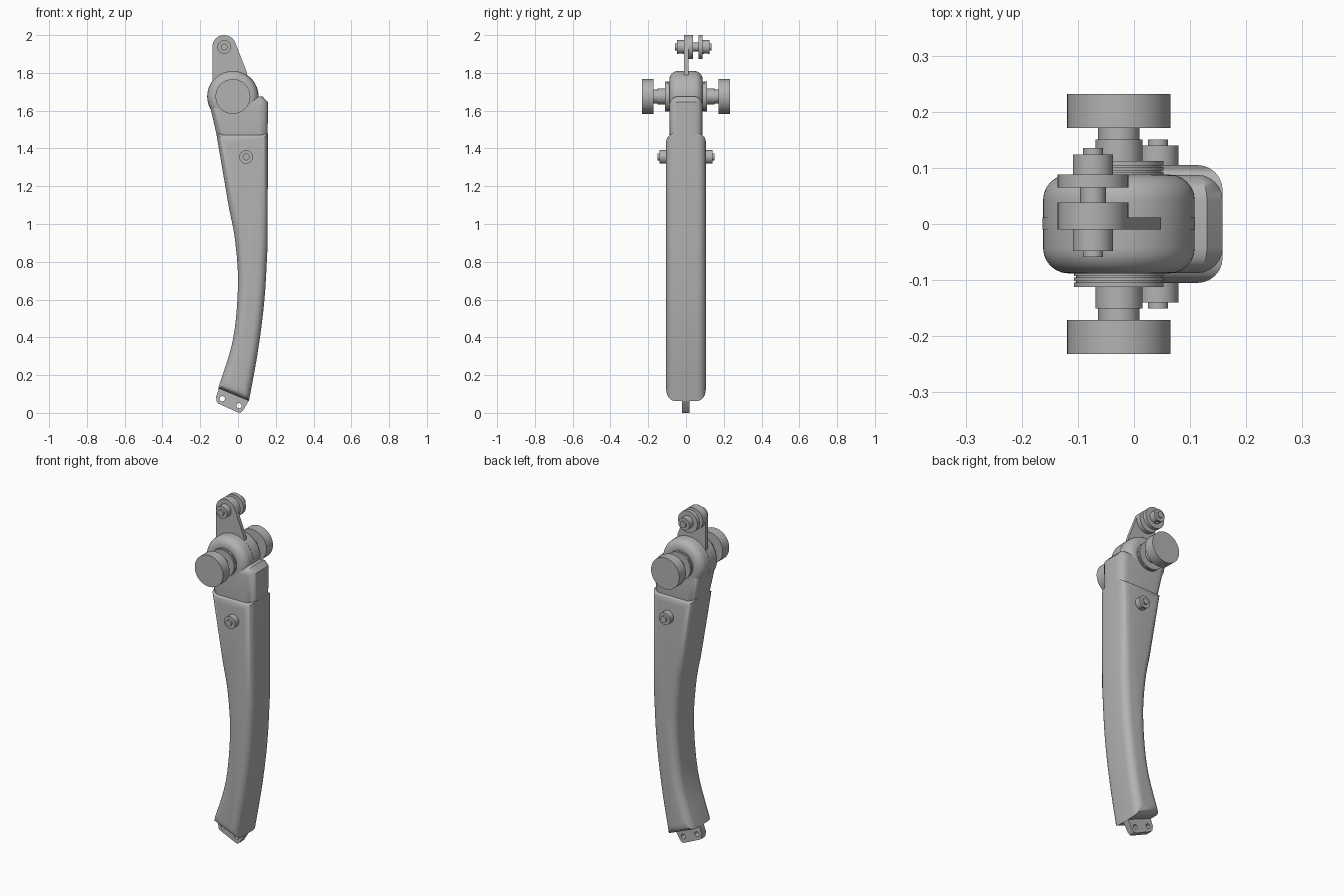
import bpy, bmesh
from math import sin, cos, pi, radians
from mathutils import Vector, Matrix

cube = bpy.data.objects.get("Cube")
if cube:
    bpy.data.objects.remove(cube)

grey = bpy.data.materials.new("satin grey")
grey.use_nodes = True
GREY = (0.45, 0.45, 0.45, 1)
grey.diffuse_color = GREY
grey.node_tree.nodes["Principled BSDF"].inputs["Base Color"].default_value = GREY


def finish(name, bm):
    bmesh.ops.recalc_face_normals(bm, faces=bm.faces)
    mesh = bpy.data.meshes.new(name)
    bm.to_mesh(mesh)
    bm.free()
    mesh.materials.append(grey)
    ob = bpy.data.objects.new(name, mesh)
    bpy.context.collection.objects.link(ob)
    return ob


def activate(ob):
    bpy.ops.object.select_all(action='DESELECT')
    ob.select_set(True)
    bpy.context.view_layer.objects.active = ob


def smooth(ob):
    activate(ob)
    bpy.ops.object.shade_smooth_by_angle(angle=radians(35))


def prism(name, outline, y0, y1, bevel=0):
    """Extrude an x-z outline along y, rounding both rims."""
    bm = bmesh.new()
    rings = [[bm.verts.new((x, y, z)) for x, z in outline] for y in (y0, y1)]
    caps = [bm.faces.new(r) for r in rings]
    n = len(outline)
    for i in range(n):
        j = (i + 1) % n
        bm.faces.new((rings[0][i], rings[0][j], rings[1][j], rings[1][i]))
    bmesh.ops.recalc_face_normals(bm, faces=bm.faces)
    if bevel:
        rim = [e for f in caps for e in f.edges]
        bmesh.ops.bevel(bm, geom=rim, offset=bevel, segments=6, profile=0.5,
                        affect='EDGES', clamp_overlap=False)
    return finish(name, bm)


def lathe(name, cx, cz, profile, side=1, n=48):
    """Revolve (radius, y) pairs about a y-parallel axis through cx, cz."""
    bm = bmesh.new()
    rings = [[bm.verts.new((cx + r * cos(2 * pi * i / n), side * y,
                            cz + r * sin(2 * pi * i / n))) for i in range(n)]
             for r, y in profile]
    for a, b in zip(rings, rings[1:]):
        for i in range(n):
            j = (i + 1) % n
            bm.faces.new((a[i], a[j], b[j], b[i]))
    bm.faces.new(rings[0])
    bm.faces.new(rings[-1])
    return finish(name, bm)


def steps(*parts):
    """Stepped profile from (radius, y_start, y_end) sections."""
    return [p for r, a, b in parts for p in ((r, a), (r, b))]


def cut(ob, cutters):
    activate(ob)
    for c in cutters:
        m = ob.modifiers.new("hole", 'BOOLEAN')
        m.operation, m.solver, m.object = 'DIFFERENCE', 'EXACT', c
        bpy.ops.object.modifier_apply(modifier=m.name)
        bpy.data.objects.remove(c)


def radial_holes(ob, cx, cz, y, r, depth, angles, wide, narrow):
    """Sink oval screw holes into the rim of a round part."""
    cutters = []
    for a in angles:
        t = radians(a)
        out = Vector((cos(t), 0, sin(t)))
        bm = bmesh.new()
        bmesh.ops.create_cone(bm, cap_ends=True, segments=24, radius1=1, radius2=1, depth=1)
        tangent, axis = Vector((-sin(t), 0, cos(t))), Vector((0, 1, 0))
        basis = Matrix((tangent * wide, axis * narrow, out * depth * 2)).transposed().to_4x4()
        basis.translation = Vector((cx, y, cz)) + out * r
        bm.transform(basis)
        cutters.append(finish("hole_cutter", bm))
    cut(ob, cutters)


def spline(pts, k=5):
    """Catmull-Rom curve through the points."""
    p = [Vector(q) for q in pts]
    p = [2 * p[0] - p[1]] + p + [2 * p[-1] - p[-2]]
    res = []
    for a, b, c, d in zip(p, p[1:], p[2:], p[3:]):
        for i in range(k):
            t = i / k
            res.append(tuple(0.5 * (2 * b + (c - a) * t + (2 * a - 5 * b + 4 * c - d) * t * t
                                    + (3 * b - a - 3 * c + d) * t ** 3)))
    return res + [tuple(p[-2])]


def arc(cx, cz, r, a0, a1, n=20):
    return [(cx + r * cos(radians(a0 + (a1 - a0) * i / n)),
             cz + r * sin(radians(a0 + (a1 - a0) * i / n))) for i in range(n + 1)]


AX, AZ = -0.027, 1.675      # main pivot
EX, EZ = -0.073, 1.937      # top ear pivot
CX, CZ = 0.043, 1.355       # side collar

# curved lower arm
rear = spline([(0.058, 0.063), (0.106, 0.33), (0.14, 0.6), (0.157, 0.89)]) + [(0.158, 1.48)]
front = [(-0.115, 1.48)] + spline([(-0.048, 1.086), (-0.016, 0.917), (0, 0.68),
                                   (-0.027, 0.387), (-0.105, 0.13)])
smooth(prism("lower_arm", rear + front, -0.105, 0.105, 0.045))

# narrower upper arm and round head
upper = [(-0.101, 1.42), (0.157, 1.42), (0.158, 1.645), (0.13, 1.675), (-0.16, 1.675)]
smooth(prism("upper_arm", upper, -0.0875, 0.0875, 0.045))
smooth(prism("pivot_head", arc(AX, AZ, 0.135, 0, 355, 71), -0.088, 0.088, 0.045))

# mounting plate with rounded ear
plate = [(-0.136, 1.68)] + arc(EX, EZ, 0.063, 180, 18) + [(0.048, 1.8), (0.048, 1.7)]
smooth(prism("mounting_plate", plate, -0.01, 0.012))
smooth(lathe("plate_hub", AX, AZ, steps((0.136, -0.01, 0.012)), n=72))

# ear spool and its rear washer
smooth(lathe("ear_spool", EX, EZ, steps((0.063, -0.01, 0.038), (0.023, 0.038, 0.065),
                                        (0.063, 0.065, 0.088))))


def collar(name, cx, cz, y, side):
    ob = lathe(name, cx, cz, steps((0.036, y - 0.005, y + 0.036), (0.018, y + 0.036, y + 0.047)), side)
    radial_holes(ob, cx, cz, side * (y + 0.018), 0.036, 0.008, (0, 90, 180, 270), 0.012, 0.012)
    smooth(ob)


collar("ear_front_collar", EX, EZ, 0.012, -1)
collar("ear_back_collar", EX, EZ, 0.088, 1)

for side, label in ((-1, "front"), (1, "back")):
    # ribbed bearing and stepped axle
    smooth(lathe(label + "_axle", AX, AZ, steps(
        (0.08, 0.06, 0.093), (0.076, 0.093, 0.095), (0.08, 0.095, 0.102),
        (0.076, 0.102, 0.104), (0.08, 0.104, 0.112),
        (0.042, 0.112, 0.151), (0.037, 0.151, 0.175)), side))
    # large end knob with set-screw holes
    knob = lathe(label + "_knob", AX, AZ, steps((0.092, 0.171, 0.232)), side, 72)
    radial_holes(knob, AX, AZ, side * 0.202, 0.092, 0.014, (0, 120, 240), 0.024, 0.012)
    smooth(knob)
    collar(label + "_side_collar", CX, CZ, 0.104, side)

# drilled foot tab
tab = [(-0.09, 0.16), (-0.116, 0.085), (-0.113, 0.06), (-0.106, 0.05), (0, 0.002),
       (0.012, 0), (0.026, 0.012), (0.058, 0.066), (0.05, 0.12)]
foot = prism("foot_tab", tab, -0.02, 0.018)
cut(foot, [lathe("tab_cutter", x, z, steps((0.014, -0.1, 0.1)), n=24)
           for x, z in ((-0.083, 0.075), (0.005, 0.038))])
smooth(foot)
